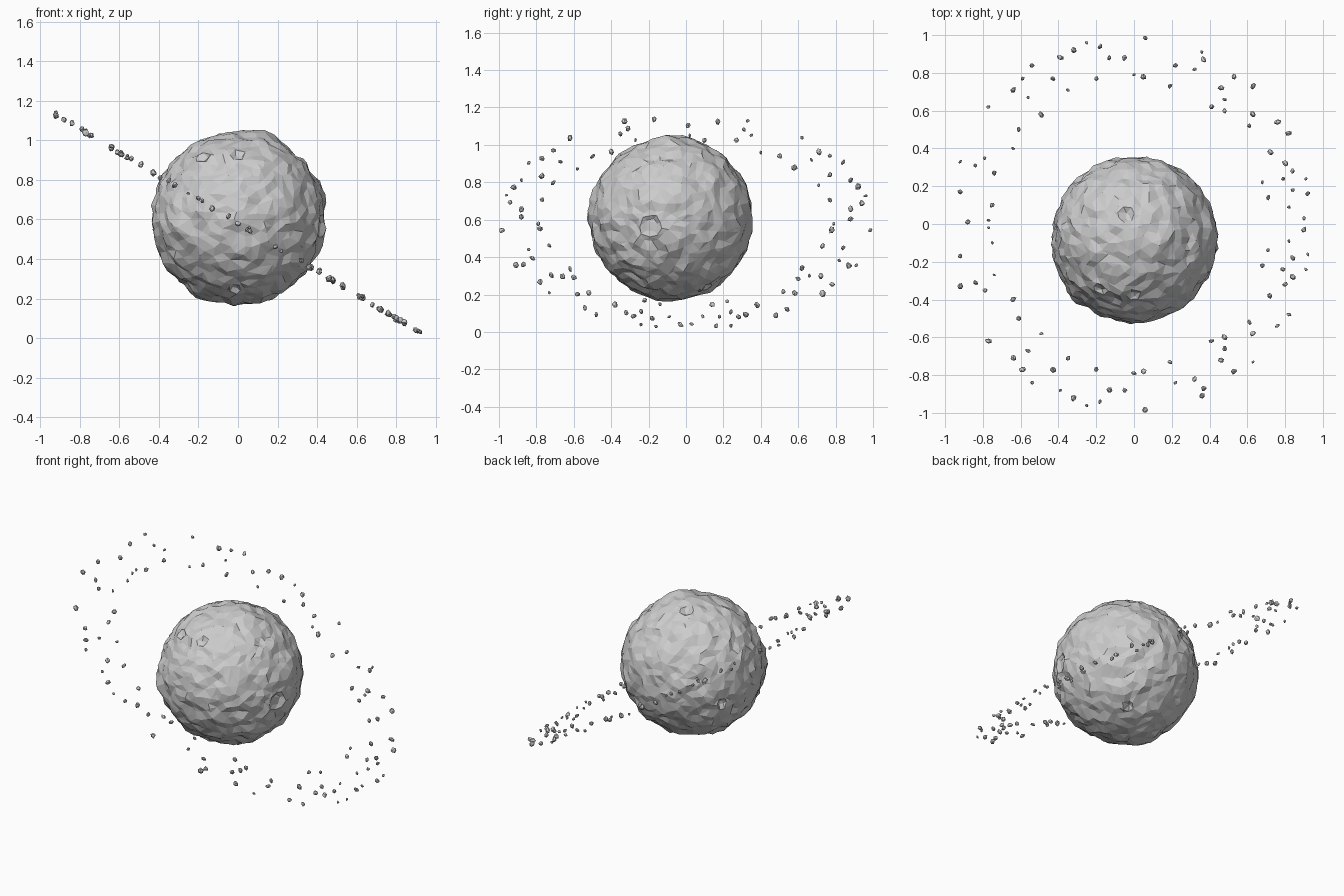
import bpy, bmesh, math, random
from mathutils import Vector, Matrix, Euler, noise

if "Cube" in bpy.data.objects:
    bpy.data.objects.remove(bpy.data.objects["Cube"])

random.seed(7)


def finish(bm, name):
    me = bpy.data.meshes.new(name)
    bm.to_mesh(me)
    bm.free()
    ob = bpy.data.objects.new(name, me)
    bpy.context.collection.objects.link(ob)
    return ob


# Planet: faceted sphere with lumps and craters
CENTRE = Vector((0.003, -0.08, 0.607))
RADIUS = 0.436
craters = [  # direction, radius, depth
    ((0.96, -0.25, -0.09), 0.065, 0.016),
    ((-0.84, 0.5, -0.21), 0.036, 0.014),
    ((0.32, 0.43, -0.84), 0.036, 0.014),
    ((-0.04, -0.56, -0.82), 0.034, 0.014),
    ((-0.4, -0.6, 0.7), 0.04, 0.012),
    ((0.0, -0.68, 0.73), 0.04, 0.012),
    ((-0.1, 0.3, 0.95), 0.045, 0.012),
]
bumps = [  # direction, angular width, height
    ((-0.65, -0.75, -0.15), 0.16, 0.022),
    ((-0.42, -0.1, -0.9), 0.17, 0.022),
    ((0.35, 0.0, 0.93), 0.2, 0.015),
    ((0.9, 0.1, 0.3), 0.2, 0.012),
]
craters = [(Vector(c).normalized(), r, h) for c, r, h in craters]
bumps = [(Vector(c).normalized(), w, h) for c, w, h in bumps]

bm = bmesh.new()
bmesh.ops.create_icosphere(bm, subdivisions=6, radius=1)
for v in bm.verts:
    d = v.co.normalized()
    h = 0.016 * noise.noise(d * 4.5) + 0.011 * noise.noise(d * 9 + Vector((3, 1, 7)))
    for c, w, a in bumps:
        h += a * math.exp(-(d.angle(c) / w) ** 2)
    for c, r, a in craters:
        t = d.angle(c) * RADIUS / r
        if t < 0.8:
            h -= a * (1 - (t / 0.8) ** 4)
        h += 0.5 * a * math.exp(-((t - 0.95) / 0.16) ** 2)
    v.co = CENTRE + d * (RADIUS + h)
planet = finish(bm, "planet")
dec = planet.modifiers.new("facets", 'DECIMATE')
dec.ratio = 0.12

# Rock ring: scattered half layout seen from above, mirrored front to back
layout = [
    (-.25, .96), (.06, .985), (-.18, .94), (-.32, .92), (-.39, .88), (-.54, .84),
    (-.59, .77), (-.43, .77), (-.56, .67), (-.64, .71), (-.77, .62), (-.61, .50),
    (-.49, .58), (-.64, .40), (-.79, .35), (-.92, .33), (-.92, .17), (-.84, .31),
    (-.74, .27), (-.75, .10), (-.77, .02), (-.88, .01), (-.13, .88), (-.05, .88),
    (-.20, .77), (-.35, .71), (.00, .79), (.05, .78), (.19, .73), (.22, .84),
    (.36, .91), (.37, .87), (.32, .82), (.53, .78), (.46, .72), (.63, .73),
    (.41, .62), (.48, .60), (.48, .66), (.61, .52), (.63, .58), (.76, .54),
    (.82, .48), (.72, .38), (.80, .32), (.84, .28), (.91, .24), (.92, .16),
    (.68, .22), (.79, .24), (.71, .14), (.84, .18), (.82, .09), (.90, .03),
]


def add_rock(bm, pos, size):
    m = Matrix.Translation(pos) @ Euler([random.uniform(0, 6.28) for _ in range(3)]).to_matrix().to_4x4()
    m = m @ Matrix.Diagonal((size, size * random.uniform(0.7, 1), size * random.uniform(0.55, 0.9), 1))
    geo = bmesh.ops.create_icosphere(bm, subdivisions=1, radius=1)
    for v in geo["verts"]:
        v.co = m @ (v.co * random.uniform(0.8, 1.2))


bm = bmesh.new()
for x, y in layout:
    for side in (1, -1):
        if abs(y) < 0.015 and side < 0:
            continue
        z = 0.58 - 0.6 * x + random.uniform(-0.008, 0.008)
        add_rock(bm, Vector((x, y * side, z)), random.choice((0.012, 0.016, 0.019)))
finish(bm, "rock_ring")
